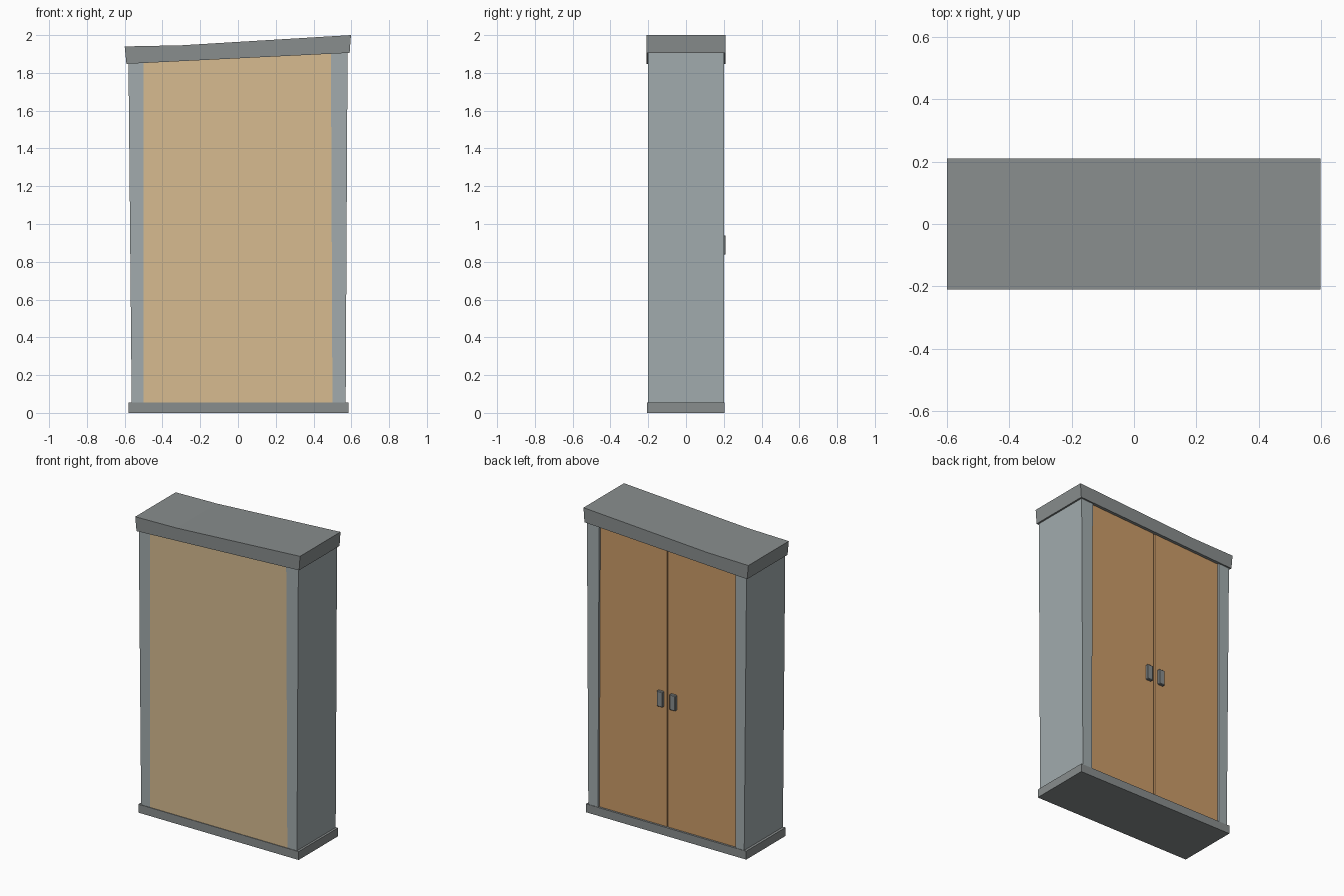
import bpy, bmesh

if "Cube" in bpy.data.objects:
    bpy.data.objects.remove(bpy.data.objects["Cube"])


def material(name, rgb):
    m = bpy.data.materials.new(name)
    m.diffuse_color = (*rgb, 1)
    m.use_nodes = True
    m.node_tree.nodes["Principled BSDF"].inputs["Base Color"].default_value = m.diffuse_color
    return m


FRAME = material("frame_paint", (0.36, 0.41, 0.42))
TRIM = material("trim_paint", (0.25, 0.27, 0.27))
DOOR = material("door_wood", (0.60, 0.33, 0.14))
BACKING = material("panel_wood", (0.68, 0.50, 0.28))


def prism(name, profile, y0, y1, mat):
    """Extrude an x-z outline along y from y0 to y1."""
    bm = bmesh.new()
    face = bm.faces.new([bm.verts.new((x, y0, z)) for x, z in profile])
    ext = bmesh.ops.extrude_face_region(bm, geom=[face])["geom"]
    bmesh.ops.translate(bm, vec=(0, y1 - y0, 0),
                        verts=[v for v in ext if isinstance(v, bmesh.types.BMVert)])
    bmesh.ops.recalc_face_normals(bm, faces=bm.faces)
    mesh = bpy.data.meshes.new(name)
    bm.to_mesh(mesh)
    bm.free()
    mesh.materials.append(mat)
    ob = bpy.data.objects.new(name, mesh)
    bpy.context.collection.objects.link(ob)
    return ob


def under(x):
    """Height of the sloping underside of the lid."""
    return 1.877 + 0.0492 * x


FLOOR = 0.055

# plinth
prism("base", [(-0.58, 0), (0.585, 0), (0.585, FLOOR), (-0.58, FLOOR)], -0.206, 0.203, TRIM)

# sloping lid with a slight kink in its top
prism("lid", [(-0.591, under(-0.591)), (0.591, under(0.591)), (0.598, 2.0),
              (-0.30, 1.946), (-0.60, 1.94)], -0.21, 0.21, TRIM)

# flared side walls
for name, bot, top in (("left_side", (-0.563, -0.50), (-0.58, -0.50)),
                       ("right_side", (0.50, 0.57), (0.492, 0.58))):
    prism(name, [(bot[0], FLOOR), (bot[1], FLOOR),
                 (top[1], under(top[1])), (top[0], under(top[0]))], -0.202, 0.20, FRAME)

# large flush panel
prism("panel", [(-0.50, FLOOR), (0.50, FLOOR), (0.492, under(0.492)),
                (-0.50, under(-0.50))], -0.202, -0.18, BACKING)

# pair of recessed doors with handles
for name, side, top in (("left", -1, -0.497), ("right", 1, 0.489)):
    inner, outer = side * 0.004, side * 0.497
    prism(name + "_door", [(inner, FLOOR), (outer, FLOOR), (top, under(top)),
                           (inner, under(inner))], 0.17, 0.19, DOOR)
    a, b = side * 0.025, side * 0.068
    handle = prism(name + "_handle", [(a, 0.838), (b, 0.838), (b, 0.94), (a, 0.94)],
                   0.188, 0.21, TRIM)
    bev = handle.modifiers.new("chamfer", "BEVEL")
    bev.width, bev.segments = 0.004, 1
